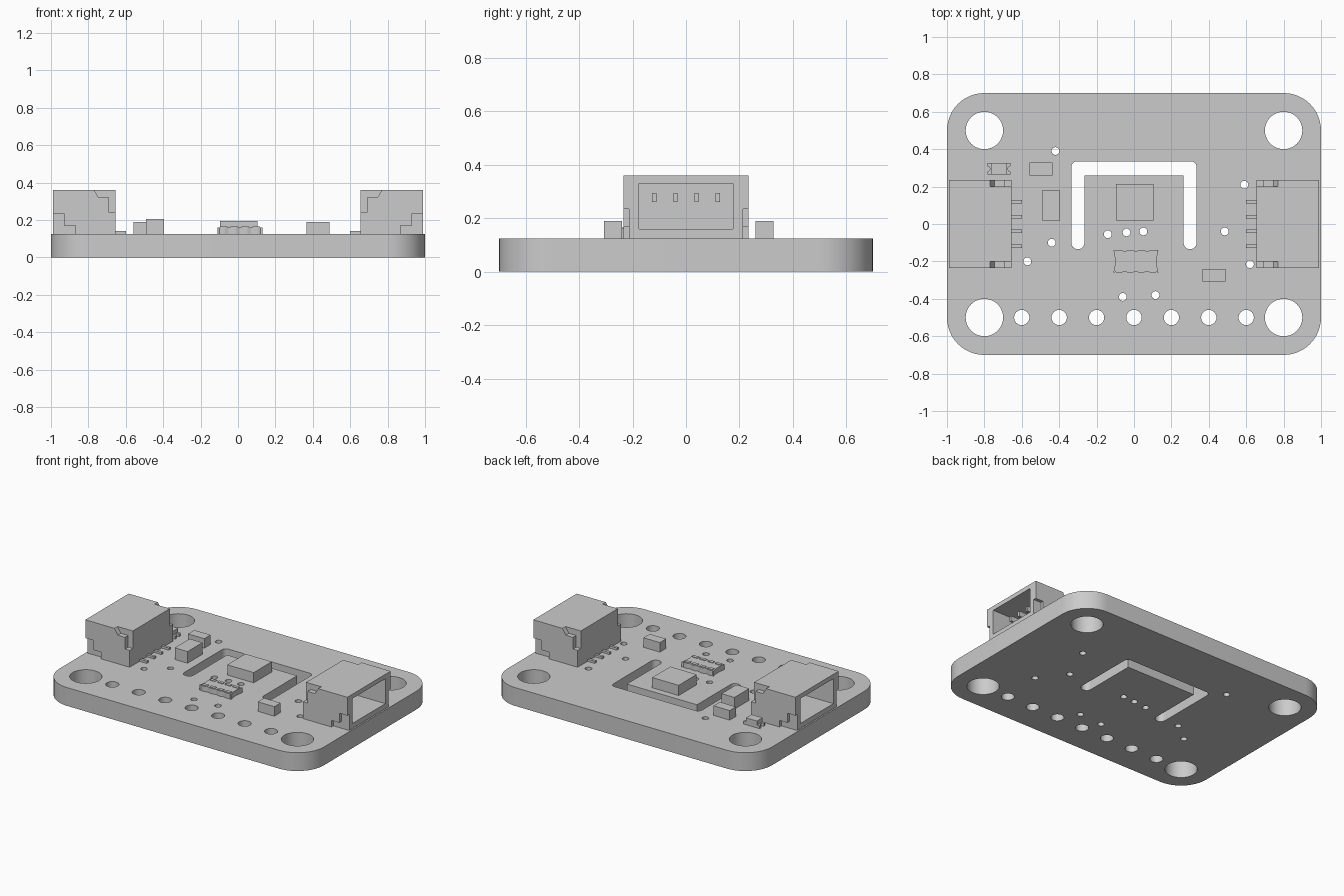
import bpy, bmesh
from math import sin, cos, pi, radians

if "Cube" in bpy.data.objects:
    bpy.data.objects.remove(bpy.data.objects["Cube"], do_unlink=True)

grey = bpy.data.materials.new("plain grey")
grey.use_nodes = True
grey.diffuse_color = (0.6, 0.6, 0.6, 1)
grey.node_tree.nodes["Principled BSDF"].inputs["Base Color"].default_value = grey.diffuse_color

TOP = 0.125      # upper surface of the board


def add(name, mesh):
    obj = bpy.data.objects.new(name, mesh)
    bpy.context.collection.objects.link(obj)
    mesh.materials.clear()
    mesh.materials.append(grey)
    return obj


def arc(cx, cy, r, start, end, n):
    angles = [radians(start + (end - start) * i / n) for i in range(n + 1)]
    return [(cx + r * cos(a), cy + r * sin(a)) for a in angles]


def circle(cx, cy, r, n):
    return arc(cx, cy, r, 0, 360, n)[:-1]


def prism(name, points, low, high, axis="z"):
    """Extrude an outline along z, or an x-z outline along y."""
    place = (lambda a, b, h: (a, b, h)) if axis == "z" else (lambda a, b, h: (a, h, b))
    bm = bmesh.new()
    base = [bm.verts.new(place(a, b, low)) for a, b in points]
    roof = [bm.verts.new(place(a, b, high)) for a, b in points]
    bm.faces.new(base)
    bm.faces.new(roof)
    for i in range(len(points)):
        j = (i + 1) % len(points)
        bm.faces.new((base[i], base[j], roof[j], roof[i]))
    bmesh.ops.recalc_face_normals(bm, faces=bm.faces)
    mesh = bpy.data.meshes.new(name)
    bm.to_mesh(mesh)
    bm.free()
    return add(name, mesh)


def box(name, x0, x1, y0, y1, z0, z1):
    return prism(name, [(x0, y0), (x1, y0), (x1, y1), (x0, y1)], z0, z1)


def evaluated_mesh(obj):
    graph = bpy.context.evaluated_depsgraph_get()
    return bpy.data.meshes.new_from_object(obj.evaluated_get(graph))


def carve(obj, cutters):
    for cutter in cutters:
        mod = obj.modifiers.new("cut", "BOOLEAN")
        mod.operation, mod.solver, mod.object = "DIFFERENCE", "EXACT", cutter
    mesh = evaluated_mesh(obj)
    obj.modifiers.clear()
    obj.data = mesh
    for cutter in cutters:
        bpy.data.objects.remove(cutter, do_unlink=True)


# Board outline, mounting holes, header holes, vias and the U-shaped slot
loops = [arc(.8, .5, .2, 0, 90, 12) + arc(-.8, .5, .2, 90, 180, 12)
         + arc(-.8, -.5, .2, 180, 270, 12) + arc(.8, -.5, .2, 270, 360, 12)]
loops += [circle(x, y, .1, 40) for x in (-.8, .8) for y in (-.5, .5)]
loops += [circle(i * .2, -.5, .041, 24) for i in range(-3, 4)]
vias = [(-.42, .39), (.59, .21), (.485, -.04), (.62, -.215), (-.44, -.1), (-.57, -.2),
        (-.14, -.055), (-.04, -.045), (.05, -.04), (-.06, -.39), (.115, -.38)]
loops += [circle(x, y, .021, 16) for x, y in vias]
loops.append(arc(-.305, .305, .03, 180, 90, 5) + arc(.305, .305, .03, 90, 0, 5)
             + arc(.3, -.1, .035, 0, -180, 12) + [(.265, .26), (-.265, .26)]
             + arc(-.3, -.1, .035, 0, -180, 12))

curve = bpy.data.curves.new("board_outline", "CURVE")
curve.dimensions, curve.fill_mode, curve.extrude = "2D", "BOTH", TOP / 2
for loop in loops:
    spline = curve.splines.new("POLY")
    spline.points.add(len(loop) - 1)
    for point, (x, y) in zip(spline.points, loop):
        point.co = (x, y, 0, 1)
    spline.use_cyclic_u = True
outline = bpy.data.objects.new("board_outline", curve)
bpy.context.collection.objects.link(outline)
board = add("board", evaluated_mesh(outline))
bpy.data.objects.remove(outline, do_unlink=True)
bm = bmesh.new()
bm.from_mesh(board.data)
bmesh.ops.remove_doubles(bm, verts=bm.verts, dist=1e-5)
bmesh.ops.translate(bm, verts=bm.verts, vec=(0, 0, TOP / 2))
bmesh.ops.recalc_face_normals(bm, faces=bm.faces)
bm.to_mesh(board.data)
bm.free()
board.data.shade_smooth()
board.data.set_sharp_from_angle(angle=radians(35))

# Connector housing: hollow socket with stepped notches in both side walls
housing = box("connector_left", .655, .99, -.234, .234, TOP, .36)
upper = [(.77, .4), (.77, .36), (.745, .32), (.69, .32), (.69, .24), (.6, .24), (.6, .4)]
lower = [(1.1, .235), (.93, .235), (.93, .17), (.87, .17), (.87, .1), (1.1, .1)]
cutters = [box("cavity_cutter", .71, 1.1, -.176, .176, .16, .33)]
for side in (-1, 1):
    cutters.append(prism("notch_cutter", upper, side * .2, side * .3, "y"))
    cutters.append(prism("step_cutter", lower, side * .213, side * .3, "y"))
carve(housing, cutters)

# Contacts: blades inside the socket and solder tails behind it
parts = [housing]
for i in range(4):
    y = (i - 1.5) * .079
    parts.append(box("contact_blade", .7, .9, y - .008, y + .008, .26, .295))
    parts.append(box("solder_tail", .6, .67, y - .009, y + .009, TOP, .14))

# The second connector is the first turned half way round
for part in parts:
    twin = add(part.name.replace("left", "right") + "_turned", part.data.copy())
    twin.rotation_euler.z = pi

# Sensor and small passive parts
box("sensor_chip", -.095, .105, .02, .215, TOP, .195)
box("capacitor_large", -.492, -.395, .02, .18, TOP, .205)
box("capacitor_small", -.56, -.437, .26, .328, TOP, .19)
box("capacitor_front", .365, .49, -.307, -.24, TOP, .19)

# Resistor array: scalloped long edges, waisted ends and thin end caps
cx, cy = .01, -.2
steps = 24
edge = [(-.12 + .24 * i / steps, -.061 + .007 * abs(sin(pi * 4 * i / steps + pi / 2)) ** 4)
        for i in range(steps + 1)]
edge[0], edge[-1] = (-.12, -.061), (.12, -.061)
rim = edge + [(.112, -.02), (.112, .02)] + [(-x, -y) for x, y in edge] + [(-.112, .02), (-.112, -.02)]
prism("resistor_array", [(cx + x, cy + y) for x, y in rim], TOP, .161)
for i in range(4):
    x = cx + (i - 1.5) * .058
    for y in (cy - .043, cy + .043):
        box("resistor_cap", x - .02, x + .02, y - .011, y + .011, .16, .165)

# Indicator light: base with rounded end notches and a raised lens
lx, ly = -.7225, .295
base = [(lx - .062, ly - .03), (lx + .062, ly - .03)]
base += arc(lx + .062, ly, .014, 270, 90, 8) + [(lx + .062, ly + .03), (lx - .062, ly + .03)]
base += arc(lx - .062, ly, .014, 90, -90, 8)
prism("indicator_base", base, TOP, .145)
box("indicator_lens", lx - .042, lx + .042, ly - .03, ly + .03, .145, .172)
